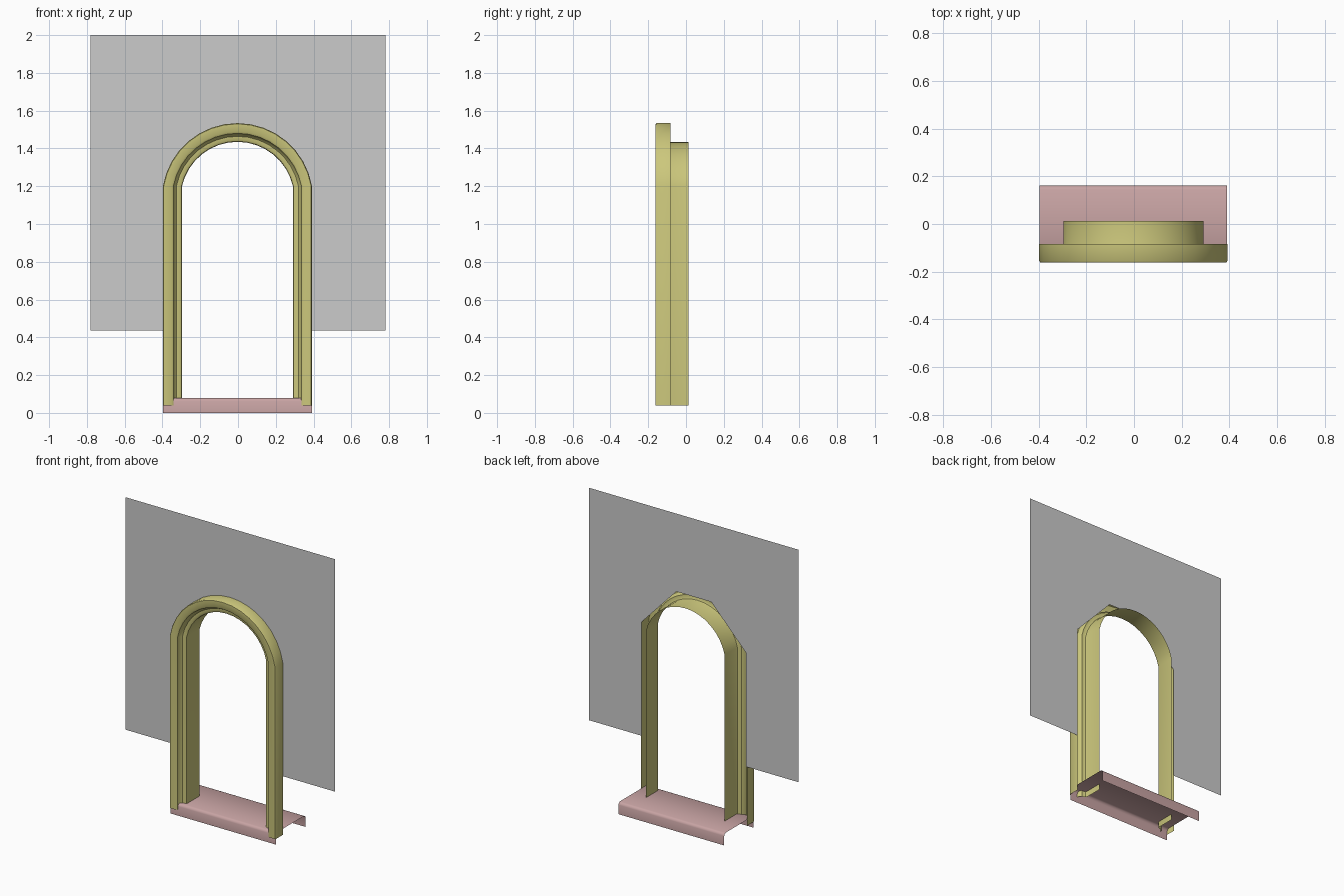
import bpy, math

if "Cube" in bpy.data.objects:
    bpy.data.objects.remove(bpy.data.objects["Cube"])

def material(name, rgb):
    m = bpy.data.materials.new(name)
    m.diffuse_color = (*rgb, 1)
    m.use_nodes = True
    m.node_tree.nodes["Principled BSDF"].inputs["Base Color"].default_value = m.diffuse_color
    return m

def make(name, verts, faces, mat=None, smooth=None):
    me = bpy.data.meshes.new(name)
    me.from_pydata(verts, [], faces)
    me.update()
    ob = bpy.data.objects.new(name, me)
    bpy.context.collection.objects.link(ob)
    if mat:
        me.materials.append(mat)
    if smooth:
        bpy.ops.object.select_all(action='DESELECT')
        ob.select_set(True)
        bpy.context.view_layer.objects.active = ob
        bpy.ops.object.shade_smooth_by_angle(angle=math.radians(smooth))
    return ob

def strip(rows):
    """Quad faces joining equal-length rows of points."""
    n = len(rows[0])
    verts = [p for r in rows for p in r]
    faces = [(i*n+j, i*n+j+1, (i+1)*n+j+1, (i+1)*n+j)
             for i in range(len(rows)-1) for j in range(n-1)]
    return verts, faces

olive = material("frame_olive", (0.60, 0.57, 0.20))
red = material("sill_red", (0.58, 0.37, 0.37))

# arched frame: open sheet moulding swept up one jamb, over the arch, down the other
CX, CZ, SPRING, FOOT, SEG = -0.003, 1.134, 1.2, 0.04, 16
profile = [(0.40, -0.083), (0.40, -0.155), (0.396, -0.161), (0.356, -0.161),
           (0.346, -0.155), (0.340, -0.135), (0.330, -0.125), (0.314, -0.124),
           (0.304, -0.119), (0.301, -0.110), (0.301, 0.013)]
rows = []
for r, y in profile:
    a0 = math.asin((SPRING - CZ) / r)
    w = r * math.cos(a0)
    row = [(CX + w, y, FOOT)]
    for i in range(SEG + 1):
        a = a0 + (math.pi - 2*a0) * i / SEG
        row.append((CX + r*math.cos(a), y, CZ + r*math.sin(a)))
    row.append((CX - w, y, FOOT))
    rows.append(row)
make("arched_frame", *strip(rows), olive, 35)

# sill: open channel with rounded edges and a lip front and back
lip = [(-0.152, 0), (-0.152, 0.062), (-0.147, 0.074), (-0.136, 0.08),
       (0.145, 0.08), (0.156, 0.074), (0.161, 0.062), (0.161, 0)]
make("sill", *strip([[(x, y, z) for y, z in lip] for x in (CX + 0.394, CX - 0.394)]), red, 40)

# wall panel with a coarse arched opening, open at the bottom
W, B, T, Y = 0.78, 0.435, 2.0, -0.083
right = [(0.39, B), (0.39, SPRING), (0.13, 1.475)]
outer = [(W, B), (W, SPRING), (W, T), (0.13, T)]
verts = [(s*x, Y, z) for s in (1, -1) for x, z in right + outer]
half = [(0, 3, 4, 1), (1, 4, 5, 2), (2, 5, 6)]
faces = [tuple(f) for f in half] + [tuple(i + 7 for i in reversed(f)) for f in half]
faces = [tuple(reversed(f)) if verts[f[0]][0] < -9 else f for f in faces]
faces.append((2, 6, 13, 9))
make("wall_panel", verts, faces)
